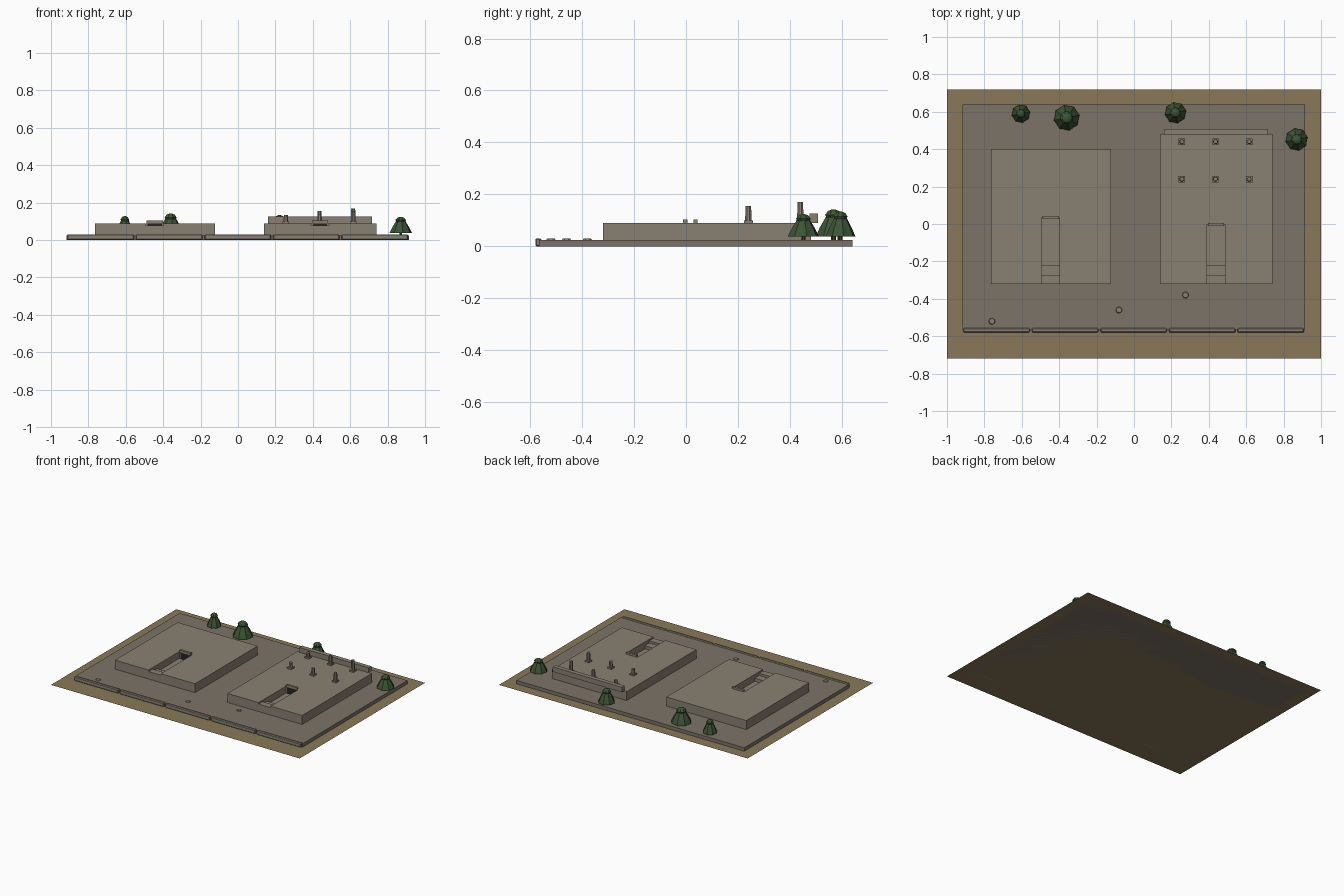
import bpy, bmesh, math

if "Cube" in bpy.data.objects:
    bpy.data.objects.remove(bpy.data.objects["Cube"])


def material(name, r, g, b):
    m = bpy.data.materials.new(name)
    m.diffuse_color = (r, g, b, 1)
    m.use_nodes = True
    m.node_tree.nodes["Principled BSDF"].inputs["Base Color"].default_value = m.diffuse_color
    return m


EARTH = material("earth", 0.25, 0.19, 0.10)
PAVING = material("paving", 0.20, 0.175, 0.135)
STONE = material("stone", 0.25, 0.22, 0.17)
DARK = material("shadow", 0.02, 0.018, 0.015)
LEAF = material("leaf", 0.045, 0.09, 0.035)
BARK = material("bark", 0.06, 0.04, 0.025)


def finish(bm, name, mat):
    bmesh.ops.recalc_face_normals(bm, faces=bm.faces)
    me = bpy.data.meshes.new(name)
    bm.to_mesh(me)
    bm.free()
    ob = bpy.data.objects.new(name, me)
    bpy.context.collection.objects.link(ob)
    me.materials.append(mat)
    return ob


def prism(name, pts, z0, z1, mat):
    bm = bmesh.new()
    f = bm.faces.new([bm.verts.new((x, y, z0)) for x, y in pts])
    up = bmesh.ops.extrude_face_region(bm, geom=[f], use_keep_orig=True)["geom"]
    for v in up:
        if isinstance(v, bmesh.types.BMVert):
            v.co.z = z1
    return finish(bm, name, mat)


def box(name, x0, x1, y0, y1, z0, z1, mat):
    return prism(name, [(x0, y0), (x1, y0), (x1, y1), (x0, y1)], z0, z1, mat)


def lathe(name, x, y, profile, sides, mat, flute=0.0):
    bm = bmesh.new()
    rings = []
    for r, z in profile:
        ring = []
        for i in range(sides):
            a = 2 * math.pi * (i + 0.5) / sides
            k = r * (1 - flute * (i % 2))
            ring.append(bm.verts.new((x + k * math.cos(a), y + k * math.sin(a), z)))
        rings.append(ring)
    for a, b in zip(rings, rings[1:]):
        for i in range(sides):
            j = (i + 1) % sides
            bm.faces.new((a[i], a[j], b[j], b[i]))
    bm.faces.new(rings[0])
    bm.faces.new(rings[-1])
    return finish(bm, name, mat)


# Ground sheet
bm = bmesh.new()
bm.faces.new([bm.verts.new(p) for p in
              ((-1, -.72, 0), (1, -.72, 0), (1, .72, 0), (-1, .72, 0))])
finish(bm, "ground", EARTH)

# Raised court with a row of front kerb stones
box("court", -0.917, 0.915, -0.565, 0.64, 0.0, 0.025, PAVING)
for i in range(5):
    x = -0.735 + i * 0.3665
    kerb = box("kerb_stone", x - 0.178, x + 0.178, -0.58, -0.557, 0, 0.031, STONE)
    bev = kerb.modifiers.new("soft_edge", "BEVEL")
    bev.width = 0.005
    bev.segments = 1


# Low platforms with a sunken stair cut into the front
def tomb(side, x0, x1, yb, s0, s1, ys):
    prism(side + "_platform",
          [(x0, -.32), (s0, -.32), (s0, ys), (s1, ys), (s1, -.32),
           (x1, -.32), (x1, yb), (x0, yb)], 0.02, 0.09, STONE)
    for y0, y1, z in ((-.32, -.272, .079), (-.272, -.222, .063), (-.222, ys, .04)):
        box(side + "_step", s0, s1, y0, y1, 0.02, z, STONE)
    box(side + "_doorway", s0 + .01, s1 - .01, ys - .004, ys, 0.04, 0.088, DARK)
    box(side + "_lintel", s0 + .005, s1 - .005, ys - .008, ys + .008, 0.088, 0.104, STONE)


tomb("left", -0.765, -0.122, 0.40, -0.495, -0.397, 0.036)
tomb("right", 0.14, 0.74, 0.482, 0.39, 0.486, -0.003)

# Rear wall of the right platform
box("rear_wall", 0.16, 0.716, 0.476, 0.508, 0.09, 0.126, STONE)

# Broken columns on square bases
for y, tops in ((0.24, (.134, .14, .156)), (0.44, (.13, .155, .17))):
    for x, top in zip((0.256, 0.436, 0.616), tops):
        box("column_base", x - .017, x + .017, y - .017, y + .017, .09, .1, STONE)
        lathe("column_shaft", x, y, [(.0135, .1), (.0115, top)], 8, STONE)

# Paving discs
for x, y in ((-.76, -.52), (-.08, -.46), (.275, -.38)):
    lathe("flat_stone", x, y, [(.02, .022), (.015, .03)], 7, STONE)

# Low-poly trees: trunk, skirted crown and small cap
for x, y, r, top in ((-.605, .59, .05, .128), (-.36, .568, .07, .142),
                     (.222, .595, .058, .134), (.87, .452, .061, .124)):
    lathe("trunk", x, y, [(r * .15, 0), (r * .12, .06)], 6, BARK)
    h = top - .038
    lathe("crown", x, y, [(r, .038), (r * .78, .038 + h * .32), (r * .42, .038 + h * .74),
                          (r * .1, .038 + h * .8)], 16, LEAF, 0.1)
    lathe("crown_cap", x, y, [(r * .4, .038 + h * .66), (r * .5, .038 + h * .8),
                              (r * .34, .038 + h * .94), (r * .1, top)], 8, LEAF)
